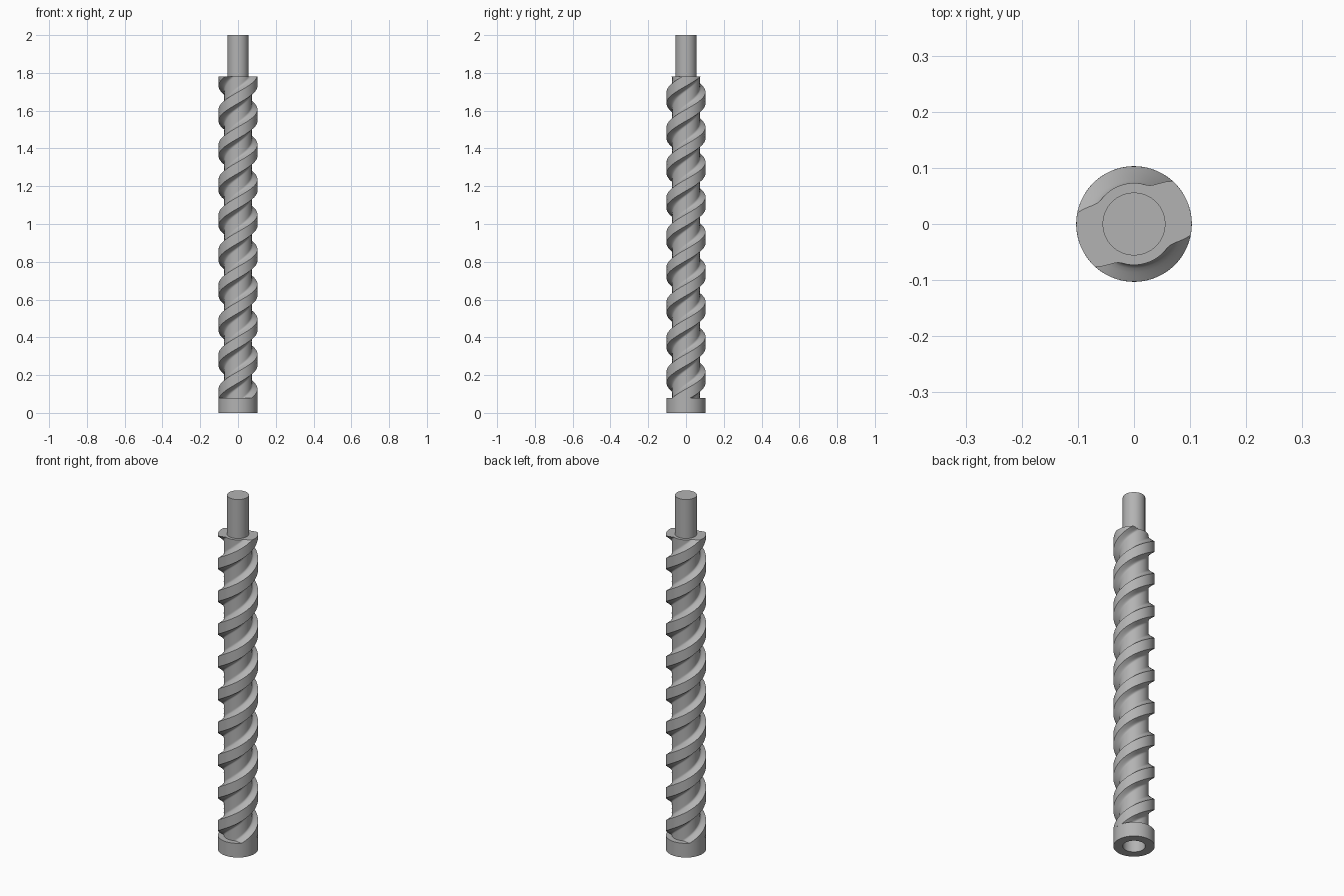
import bpy, bmesh
from math import radians, cos, sin, pi

old = bpy.data.objects.get("Cube")
if old:
    bpy.data.objects.remove(old, do_unlink=True)

OUTER, CORE, PIN = 0.103, 0.073, 0.056
COLLAR_TOP, SCREW_TOP, TOP = 0.08, 1.78, 2.0
LEAD = 0.37

steel = bpy.data.materials.new("grey steel")
steel.use_nodes = True
grey = (0.45, 0.45, 0.45, 1)
steel.diffuse_color = grey
steel.node_tree.nodes["Principled BSDF"].inputs["Base Color"].default_value = grey


def finish(name, bm):
    bmesh.ops.remove_doubles(bm, verts=bm.verts, dist=1e-5)
    bmesh.ops.recalc_face_normals(bm, faces=bm.faces)
    mesh = bpy.data.meshes.new(name)
    bm.to_mesh(mesh)
    bm.free()
    mesh.materials.append(steel)
    obj = bpy.data.objects.new(name, mesh)
    bpy.context.collection.objects.link(obj)
    bpy.ops.object.select_all(action="DESELECT")
    obj.select_set(True)
    bpy.context.view_layer.objects.active = obj
    bpy.ops.object.shade_smooth_by_angle(angle=radians(25))
    return obj


def lathe(name, profile, steps=64):
    bm = bmesh.new()
    verts = [bm.verts.new((r, 0, z)) for r, z in profile]
    edges = [bm.edges.new(pair) for pair in zip(verts, verts[1:])]
    bmesh.ops.spin(bm, geom=verts + edges, cent=(0, 0, 0), axis=(0, 0, 1),
                   angle=2 * pi, steps=steps)
    return finish(name, bm)


def half_section():
    """Half of the two-lobed section: land, falling flank, core, rising flank."""
    pts = [(OUTER, -11 + 59 * i / 10) for i in range(11)]
    flank = [(OUTER + (CORE - OUTER) * sin(t * pi / 2) ** 1.1, 24 * t)
             for t in (0.2, 0.4, 0.6, 0.8, 1)]
    pts += [(r, 48 + a) for r, a in flank]
    pts += [(CORE, 72 + 73 * i / 12) for i in range(1, 12)]
    pts += [(r, 169 - a) for r, a in reversed(flank)]
    return pts


# Twin-start screw body: the section is twisted as it rises
section = half_section()
section += [(r, a + 180) for r, a in section]
LEVELS = 260
bm = bmesh.new()
rings = []
for k in range(LEVELS + 1):
    z = COLLAR_TOP + (SCREW_TOP - COLLAR_TOP) * k / LEVELS
    turn = 2 * pi * (z - SCREW_TOP) / LEAD
    rings.append([bm.verts.new((r * cos(radians(a) + turn), r * sin(radians(a) + turn), z))
                  for r, a in section])
for low, high in zip(rings, rings[1:]):
    for i in range(len(section)):
        j = (i + 1) % len(section)
        bm.faces.new((low[i], low[j], high[j], high[i]))
bm.faces.new(rings[-1])
finish("screw_body", bm)

# Collar with the blind socket in its underside
lathe("socket_collar", [(0, 0.22), (PIN, 0.22), (PIN, 0), (OUTER, 0),
                        (OUTER, COLLAR_TOP), (PIN + 0.004, COLLAR_TOP)])

# Plain round pin on top
lathe("top_pin", [(PIN, SCREW_TOP), (PIN, TOP), (0, TOP)])
